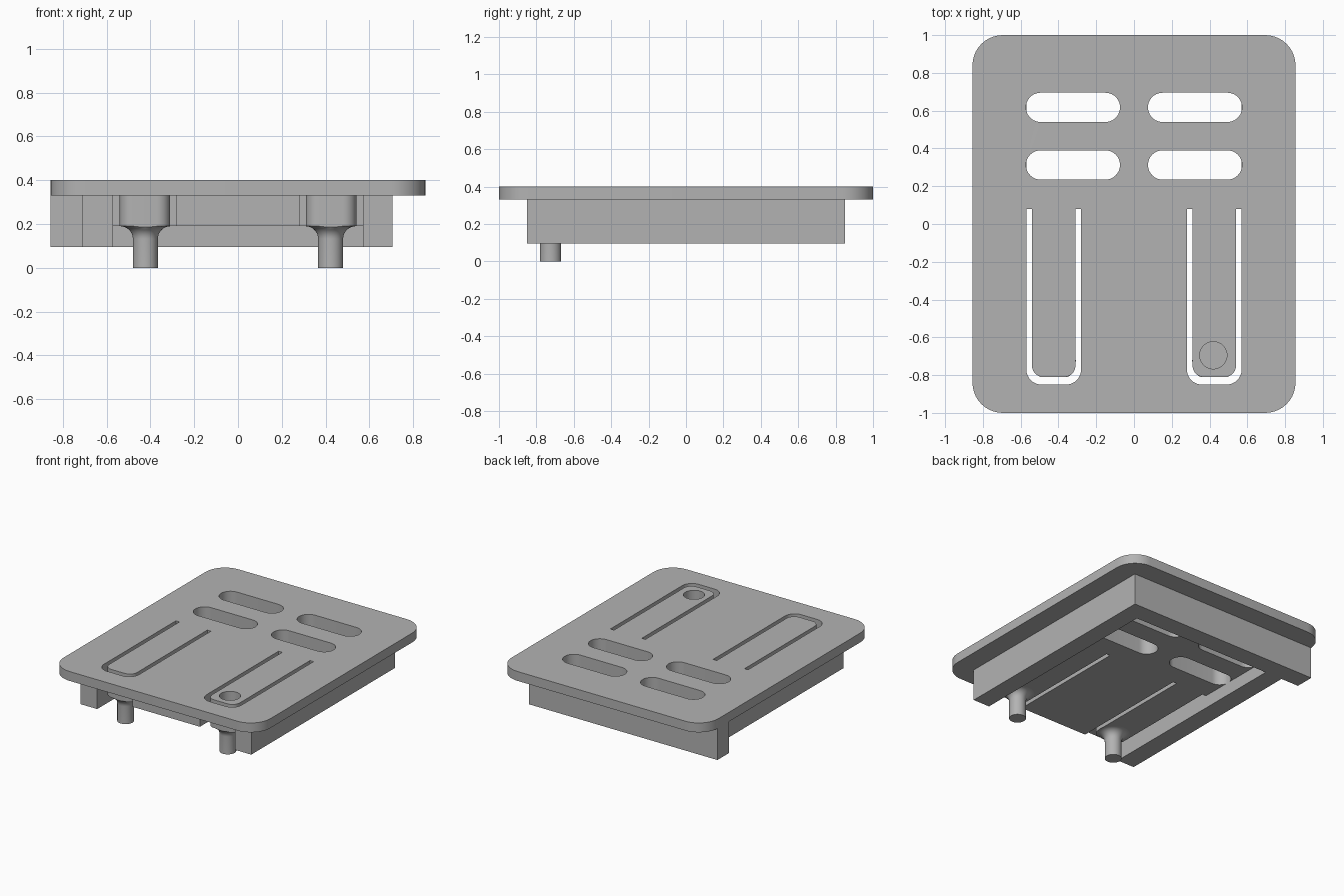
import bpy
import bmesh
from math import pi, cos, sin

cube = bpy.data.objects.get("Cube")
if cube:
    bpy.data.objects.remove(cube, do_unlink=True)

grey = bpy.data.materials.new("plain_grey")
grey.use_nodes = True
grey.diffuse_color = (0.45, 0.45, 0.45, 1)
grey.node_tree.nodes["Principled BSDF"].inputs["Base Color"].default_value = (0.45, 0.45, 0.45, 1)


def arc(cx, cy, r, start, end, steps=10):
    return [(cx + r * cos(start + (end - start) * i / steps),
             cy + r * sin(start + (end - start) * i / steps)) for i in range(steps + 1)]


def rounded_rect(x0, x1, y0, y1, r):
    return (arc(x1 - r, y1 - r, r, 0, pi / 2) + arc(x0 + r, y1 - r, r, pi / 2, pi)
            + arc(x0 + r, y0 + r, r, pi, 1.5 * pi) + arc(x1 - r, y0 + r, r, 1.5 * pi, 2 * pi))


def tongue(x0, x1, y0, y1, r):
    """Strip with square rear end and rounded front corners."""
    return ([(x0, y1)] + arc(x0 + r, y0 + r, r, pi, 1.5 * pi)
            + arc(x1 - r, y0 + r, r, 1.5 * pi, 2 * pi) + [(x1, y1)])


def finish(obj):
    bm = bmesh.new()
    bm.from_mesh(obj.data)
    bmesh.ops.remove_doubles(bm, verts=bm.verts, dist=0.0005)
    bmesh.ops.recalc_face_normals(bm, faces=bm.faces)
    bm.to_mesh(obj.data)
    bm.free()
    obj.data.materials.clear()
    obj.data.materials.append(grey)
    bpy.ops.object.select_all(action='DESELECT')
    obj.select_set(True)
    bpy.context.view_layer.objects.active = obj
    bpy.ops.object.shade_smooth_by_angle(angle=pi / 6)


def slab(name, outlines, z0, z1):
    """Extruded flat shape; inner outlines become holes."""
    curve = bpy.data.curves.new(name, 'CURVE')
    curve.dimensions = '2D'
    curve.fill_mode = 'BOTH'
    curve.extrude = (z1 - z0) / 2
    for pts in outlines:
        clean = [p for i, p in enumerate(pts)
                 if abs(p[0] - pts[i - 1][0]) + abs(p[1] - pts[i - 1][1]) > 1e-4]
        spline = curve.splines.new('POLY')
        spline.points.add(len(clean) - 1)
        for point, (x, y) in zip(spline.points, clean):
            point.co = (x, y, 0, 1)
        spline.use_cyclic_u = True
    obj = bpy.data.objects.new(name, curve)
    bpy.context.collection.objects.link(obj)
    bpy.ops.object.select_all(action='DESELECT')
    obj.select_set(True)
    bpy.context.view_layer.objects.active = obj
    bpy.ops.object.convert(target='MESH')
    obj = bpy.context.view_layer.objects.active
    for v in obj.data.vertices:
        v.co.z += (z0 + z1) / 2
    finish(obj)
    return obj


def box(name, x0, x1, y0, y1, z0, z1):
    return slab(name, [[(x0, y0), (x1, y0), (x1, y1), (x0, y1)]], z0, z1)


def lathe(name, cx, cy, profile, front_limit, steps=40):
    """Closed round post whose flare is trimmed at the front limit."""
    bm = bmesh.new()
    rings = []
    for r, z in profile:
        rings.append([bm.verts.new((x, max(y, front_limit), z))
                      for x, y in arc(cx, cy, r, 0, 2 * pi, steps)[:-1]])
    for low, high in zip(rings, rings[1:]):
        for i in range(steps):
            j = (i + 1) % steps
            bm.faces.new((low[i], low[j], high[j], high[i]))
    bm.faces.new(rings[0][::-1])
    bm.faces.new(rings[-1])
    mesh = bpy.data.meshes.new(name)
    bm.to_mesh(mesh)
    bm.free()
    obj = bpy.data.objects.new(name, mesh)
    bpy.context.collection.objects.link(obj)
    finish(obj)


BASE, UNDER, PLATE, TOP = 0.095, 0.19, 0.33, 0.40
REAR, FRONT, ARM_REAR, ARM_FRONT = 0.85, -0.85, 0.08, -0.81
sides = (("left", 1), ("right", -1))

# Vent slots and the U-shaped slits around the spring arms
slots, slits = [], []
for _, s in sides:
    a, b = sorted((s * 0.074, s * 0.572))
    for y0, y1 in ((0.235, 0.39), (0.54, 0.695)):
        slots.append(rounded_rect(a, b, y0, y1, (y1 - y0) / 2))
    a, b = sorted((s * 0.28, s * 0.57))
    slits.append(tongue(a, b, FRONT, ARM_REAR, 0.08)
                 + tongue(a + 0.03, b - 0.03, ARM_FRONT, ARM_REAR, 0.06)[::-1])

# Top plate with slots, slits and one round recess
recess = arc(0.42, -0.695, 0.072, 0, 2 * pi, 40)[:-1]
slab("top_plate", [rounded_rect(-0.855, 0.855, -1, 1, 0.16)] + slots + slits + [recess], PLATE, TOP)

# Thick core below the plate
slab("rear_core", [[(-0.572, ARM_REAR), (0.572, ARM_REAR), (0.572, 0.71), (-0.572, 0.71)]]
     + [[(max(-0.5715, min(0.5715, x)), y) for x, y in pts] for pts in slots], UNDER, PLATE)
box("centre_core", -0.28, 0.28, FRONT, ARM_REAR, UNDER, PLATE)

# Skirt walls; the rear wall runs out to the plate edge on one side
box("rear_wall", -0.855, 0.705, 0.71, REAR, BASE, PLATE)
box("left_wall", 0.57, 0.705, FRONT, 0.71, BASE, PLATE)
box("right_wall", -0.71, -0.57, FRONT, 0.71, BASE, PLATE)

# Spring arms with flared posts
flare = [(0.115 - 0.058 * cos(t * pi / 16), 0.132 + 0.058 * sin(t * pi / 16)) for t in range(9)]
for side, s in sides:
    a, b = sorted((s * 0.31, s * 0.54))
    slab(side + "_arm", [tongue(a, b, ARM_FRONT, ARM_REAR, 0.06)], UNDER, PLATE)
    lathe(side + "_post", s * 0.423, -0.724, [(0.057, 0)] + flare, ARM_FRONT)
